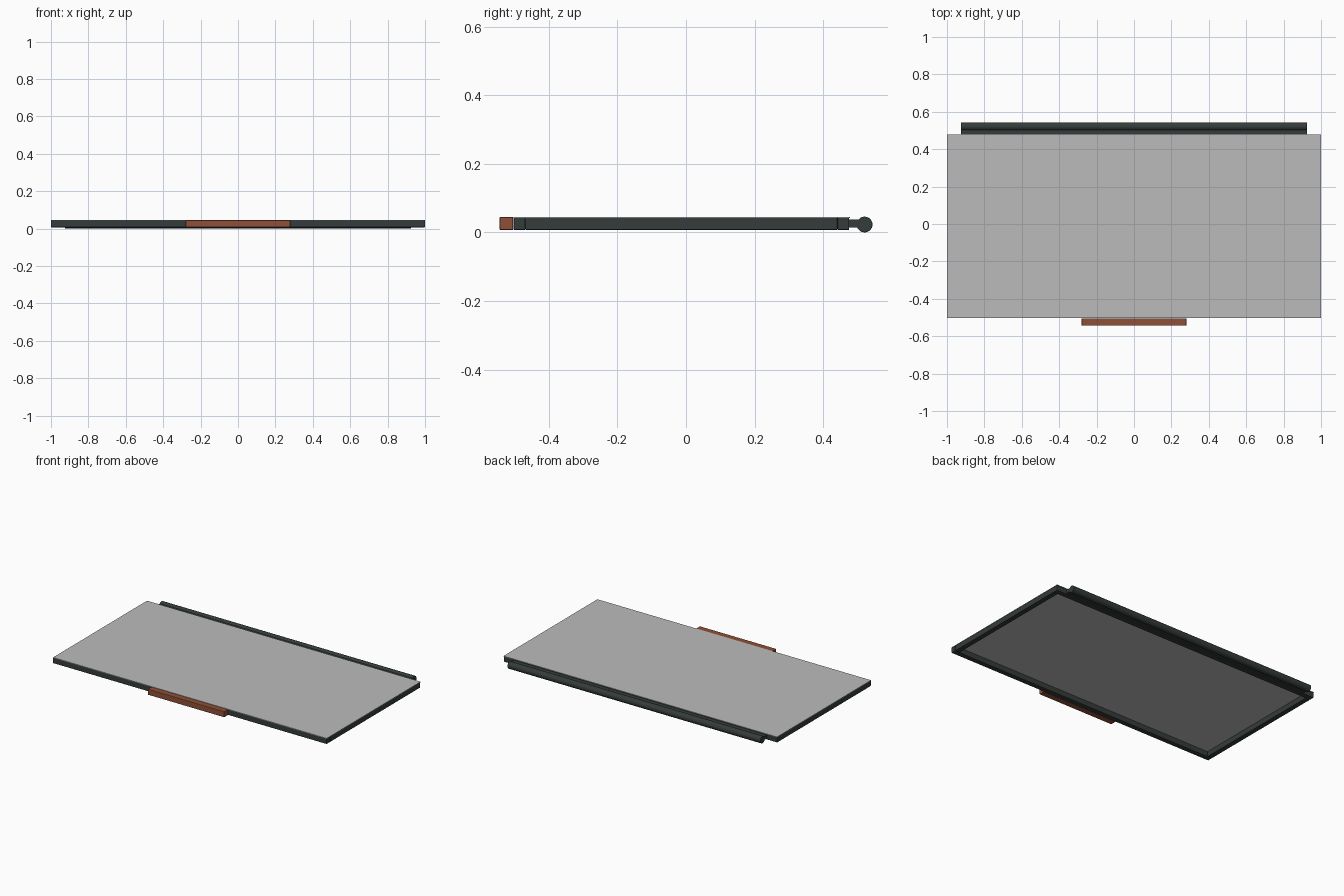
import bpy
import math

cube = bpy.data.objects.get("Cube")
if cube:
    bpy.data.objects.remove(cube)


def material(name, colour):
    mat = bpy.data.materials.new(name)
    mat.use_nodes = True
    mat.diffuse_color = (*colour, 1)
    bsdf = mat.node_tree.nodes["Principled BSDF"]
    bsdf.inputs["Base Color"].default_value = (*colour, 1)
    bsdf.inputs["Roughness"].default_value = 0.7
    return mat


GREY = material("panel grey", (0.50, 0.50, 0.50))
DARK = material("dark frame", (0.035, 0.045, 0.043))
BROWN = material("copper brown", (0.27, 0.08, 0.038))


def finish(obj, name, mat, bevel):
    obj.name = name
    obj.data.materials.append(mat)
    if bevel:
        mod = obj.modifiers.new("soft edges", "BEVEL")
        mod.width = bevel
        mod.segments = 2
    return obj


def box(name, mat, x, y, z, bevel=0.0):
    """Box given by its (min, max) range on each axis."""
    spans = (x, y, z)
    bpy.ops.mesh.primitive_cube_add(size=1, location=[sum(s) / 2 for s in spans])
    obj = bpy.context.object
    obj.scale = [s[1] - s[0] for s in spans]
    bpy.ops.object.transform_apply(location=False, rotation=False, scale=True)
    return finish(obj, name, mat, bevel)


# Frame bars
BAR_Z = (0.007, 0.043)
box("front_bar", DARK, (-1, 1), (-0.503, -0.469), BAR_Z, 0.003)
box("back_bar", DARK, (-1, 1), (0.442, 0.476), BAR_Z, 0.003)
for side, name in ((-1, "right_bar"), (1, "left_bar")):
    box(name, DARK, sorted((side, side * 0.966)), (-0.469, 0.442), BAR_Z, 0.003)

# Thin top panel covering the frame
box("top_panel", GREY, (-1, 1), (-0.503, 0.478), (0.0425, 0.0455))

# Front grip
box("front_grip", BROWN, (-0.28, 0.28), (-0.544, -0.504), (0.007, 0.045), 0.003)

# Hinge leaf and barrel along the back
box("hinge_leaf", DARK, (-0.925, 0.925), (0.474, 0.522), (0.014, 0.038), 0.002)
bpy.ops.mesh.primitive_cylinder_add(vertices=24, radius=0.023, depth=1.85,
                                    location=(0, 0.521, 0.023),
                                    rotation=(0, math.pi / 2, 0))
barrel = finish(bpy.context.object, "hinge_barrel", DARK, 0.002)
bpy.ops.object.shade_smooth_by_angle(angle=math.radians(35))
